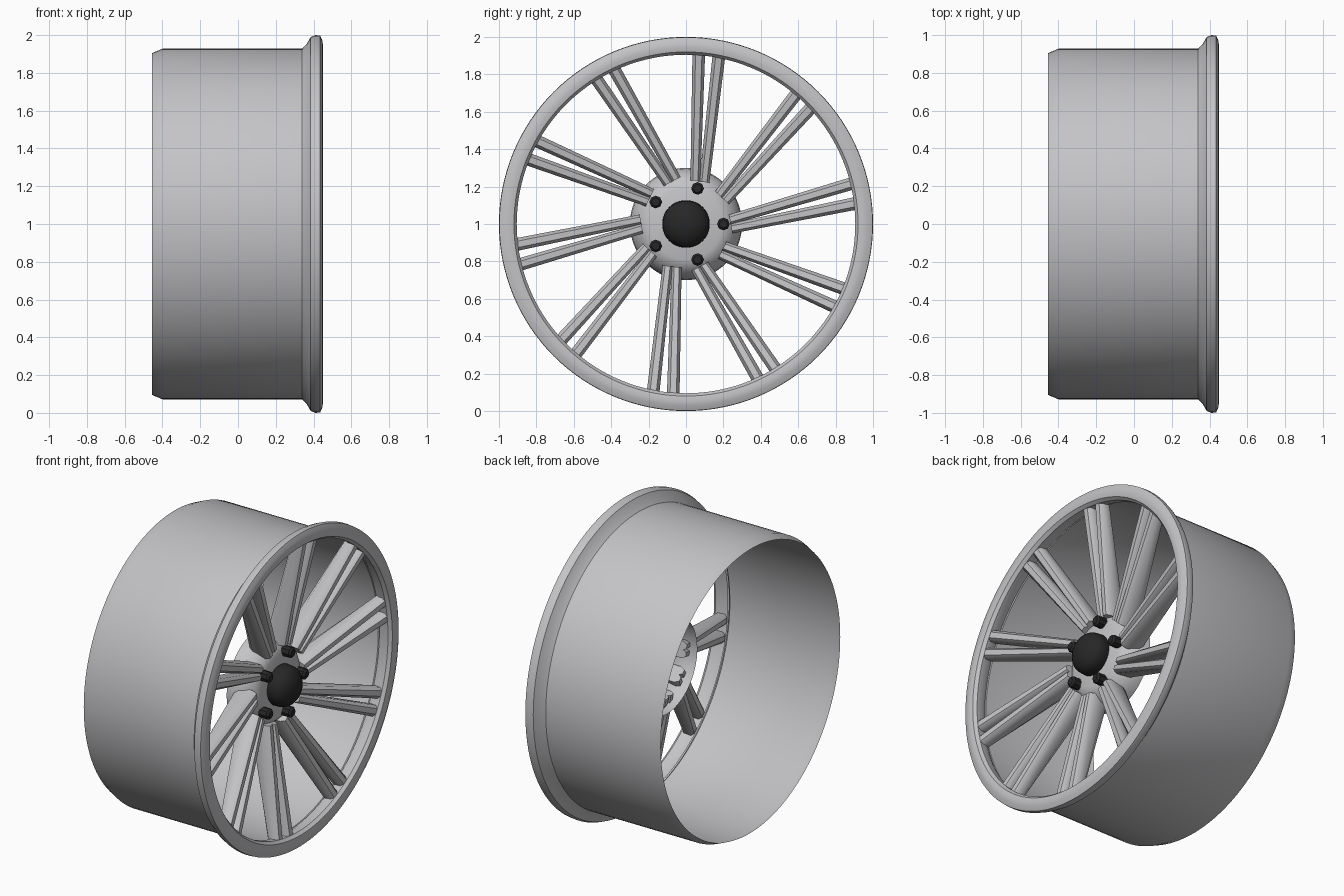
import bpy, bmesh, math
from mathutils import Vector, Matrix

cube = bpy.data.objects.get("Cube")
if cube:
    bpy.data.objects.remove(cube, do_unlink=True)


def material(name, colour):
    m = bpy.data.materials.new(name)
    m.use_nodes = True
    m.diffuse_color = (*colour, 1)
    m.node_tree.nodes["Principled BSDF"].inputs["Base Color"].default_value = (*colour, 1)
    return m


silver = material("silver_grey", (0.55, 0.55, 0.57))
black = material("soft_black", (0.02, 0.02, 0.02))


def finish(name, bm, mat, angle=35):
    bmesh.ops.recalc_face_normals(bm, faces=bm.faces)
    mesh = bpy.data.meshes.new(name)
    bm.to_mesh(mesh)
    bm.free()
    mesh.materials.append(mat)
    ob = bpy.data.objects.new(name, mesh)
    bpy.context.collection.objects.link(ob)
    bpy.ops.object.select_all(action='DESELECT')
    ob.select_set(True)
    bpy.context.view_layer.objects.active = ob
    bpy.ops.object.shade_smooth_by_angle(angle=math.radians(angle))
    return ob


def lathe(name, profile, mat, segments=96, y=0, z=1, angle=35):
    """Spin (x, radius) points around an axis parallel to x."""
    bm = bmesh.new()
    verts = [bm.verts.new((x, 0, r)) for x, r in profile]
    edges = [bm.edges.new(pair) for pair in zip(verts, verts[1:])]
    bmesh.ops.spin(bm, geom=verts + edges, cent=(0, 0, 0), axis=(1, 0, 0),
                   angle=math.tau, steps=segments, use_duplicate=False)
    bmesh.ops.remove_doubles(bm, verts=bm.verts, dist=0.0002)
    bmesh.ops.translate(bm, verts=bm.verts, vec=(0, y, z))
    return finish(name, bm, mat, angle)


# Barrel with a flared, rolled front lip
lathe("rim_barrel", [(-0.455, 0.905), (-0.40, 0.928), (0.34, 0.928), (0.365, 0.955),
                     (0.385, 0.99), (0.41, 1.0), (0.435, 0.998), (0.447, 0.97),
                     (0.45, 0.945), (0.445, 0.92), (0.425, 0.905), (0.38, 0.908),
                     (0.35, 0.925)], silver, 128)

# Hub shell, open at the back
lathe("hub", [(0.13, 0.30), (0.18, 0.295), (0.235, 0.27), (0.275, 0.23),
              (0.29, 0.19), (0.29, 0)], silver, 64)

# Centre cap: short collar and dome
dome = [(0.335 + 0.085 * math.sin(t * math.pi / 16), 0.125 * math.cos(t * math.pi / 16))
        for t in range(9)]
lathe("centre_cap", [(0.28, 0.115), (0.30, 0.127)] + dome, black, 48)

# Five wheel bolts
for i in range(5):
    a = math.tau * i / 5
    lathe(f"bolt_{i + 1}", [(0.28, 0.034), (0.335, 0.034), (0.347, 0.022), (0.347, 0)],
          black, 8, 0.2 * math.cos(a), 1 + 0.2 * math.sin(a), 25)


def spoke(name, inner, outer, turn):
    """Tapered bar; each end is (x, side, radius, half depth, half width)."""
    bm = bmesh.new()
    rings = []
    for x, side, radius, depth, width in (inner, outer):
        ring = []
        for sx, sy in ((1, .5), (.6, 1), (-.6, 1), (-1, .5),
                       (-1, -.5), (-.6, -1), (.6, -1), (1, -.5)):
            ring.append(bm.verts.new((x + sx * depth, radius, side + sy * width)))
        rings.append(ring)
        bm.faces.new(ring)
    for k in range(8):
        j = (k + 1) % 8
        bm.faces.new((rings[0][k], rings[0][j], rings[1][j], rings[1][k]))
    spin = Matrix.Translation((0, 0, 1)) @ Matrix.Rotation(turn, 4, 'X')
    bmesh.ops.transform(bm, matrix=spin, verts=bm.verts)
    finish(name, bm, silver, 50)


# Ten pairs of splayed spokes, set slightly off the radial line
for i in range(10):
    turn = math.radians(10.3 + 36 * i)
    for label, s in (("a", 1), ("b", -1)):
        spoke(f"spoke_{i + 1}{label}",
              (0.235, -0.043 + 0.024 * s, 0.235, 0.07, 0.027),
              (0.385, 0.054 * s, 0.908, 0.04, 0.034), turn)
